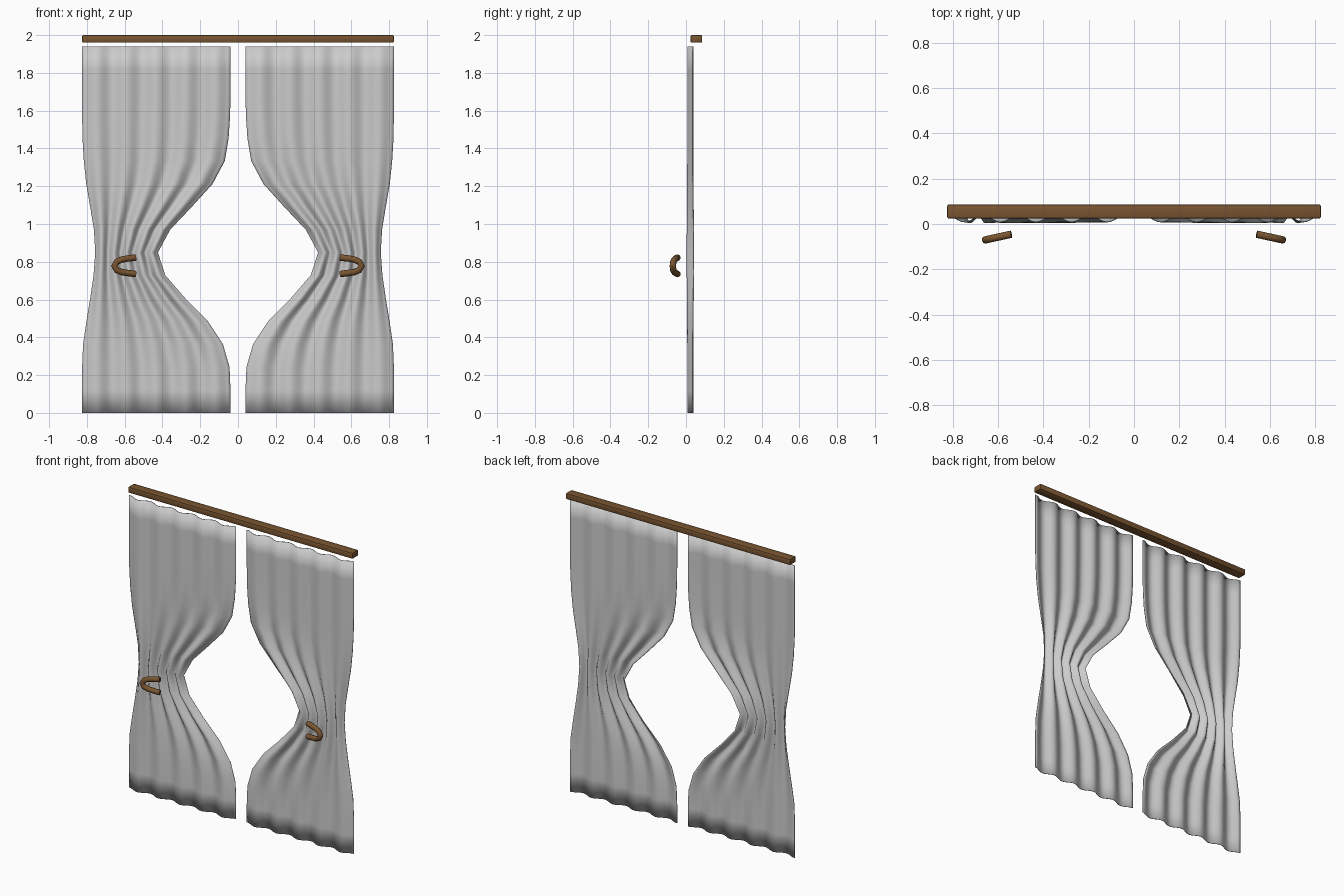
import bpy, bmesh, math
from mathutils import Vector

if "Cube" in bpy.data.objects:
    bpy.data.objects.remove(bpy.data.objects["Cube"], do_unlink=True)


def material(name, rgb):
    m = bpy.data.materials.new(name)
    m.use_nodes = True
    m.diffuse_color = (*rgb, 1)
    m.node_tree.nodes["Principled BSDF"].inputs["Base Color"].default_value = (*rgb, 1)
    return m


cloth = material("grey cloth", (0.6, 0.6, 0.6))
wood = material("brown wood", (0.19, 0.09, 0.03))


def add_object(name, bm, mat, angle=None):
    bmesh.ops.recalc_face_normals(bm, faces=bm.faces)
    mesh = bpy.data.meshes.new(name)
    bm.to_mesh(mesh)
    bm.free()
    mesh.materials.append(mat)
    ob = bpy.data.objects.new(name, mesh)
    bpy.context.collection.objects.link(ob)
    if angle:
        bpy.ops.object.select_all(action='DESELECT')
        ob.select_set(True)
        bpy.context.view_layer.objects.active = ob
        bpy.ops.object.shade_smooth_by_angle(angle=math.radians(angle))
    return ob


# Curtain outline: inner and outer edge distance at evenly spaced heights
HEIGHT = 1.94
INNER = [.04, .04, .045, .08, .16, .28, .385, .425, .36,
         .245, .135, .07, .05, .042, .04, .04, .04]
OUTER = [.825, .825, .825, .82, .802, .782, .764, .755, .762,
         .782, .803, .816, .823, .825, .825, .825, .825]
FOLDS, STEPS = 5, 10


def curtain(name, side):
    bm = bmesh.new()
    rows = []
    last = len(INNER) - 1
    for k, (a, b) in enumerate(zip(INNER, OUTER)):
        pinch = 1 - (b - a) / (OUTER[0] - INNER[0])
        depth = 0.014 + 0.006 * pinch
        row = []
        for i in range(FOLDS * STEPS + 1):
            t = i / (FOLDS * STEPS)
            y = 0.023 + depth * math.cos(math.tau * FOLDS * t)
            row.append(bm.verts.new((side * (a + (b - a) * t), y, HEIGHT * k / last)))
        rows.append(row)
    for low, high in zip(rows, rows[1:]):
        for i in range(len(low) - 1):
            bm.faces.new((low[i], low[i + 1], high[i + 1], high[i]))
    ob = add_object(name, bm, cloth, 60)
    thick = ob.modifiers.new("thickness", 'SOLIDIFY')
    thick.thickness = 0.004
    thick.offset = 0


# U-shaped holdback hook: a round tube swept along a slanted path
HOOK = [(.542, .822), (.58, .818), (.615, .812), (.642, .8), (.655, .778),
        (.642, .756), (.615, .745), (.58, .74), (.542, .735)]


def holdback(name, side, radius=0.017, sides=10):
    path = [Vector((side * x, -0.045 - 0.22 * (x - .542), z)) for x, z in HOOK]
    normal = Vector((side * 0.22, 1, 0)).normalized()
    bm = bmesh.new()
    rings = []
    for i, p in enumerate(path):
        along = (path[min(i + 1, len(path) - 1)] - path[max(i - 1, 0)]).normalized()
        across = along.cross(normal)
        angles = [math.tau * j / sides for j in range(sides)]
        rings.append([bm.verts.new(p + radius * (math.cos(w) * across + math.sin(w) * normal))
                      for w in angles])
    for r, s in zip(rings, rings[1:]):
        for j in range(sides):
            n = (j + 1) % sides
            bm.faces.new((r[j], r[n], s[n], s[j]))
    bm.faces.new(rings[0])
    bm.faces.new(rings[-1])
    add_object(name, bm, wood, 50)


for label, side in (("left", 1), ("right", -1)):
    curtain(label + "_curtain", side)
    holdback(label + "_holdback", side)

# Curtain rail: a long bar with softened edges
bm = bmesh.new()
bmesh.ops.create_cube(bm, size=1)
for v in bm.verts:
    v.co = (v.co.x * 1.65, 0.055 + v.co.y * 0.062, 1.98 + v.co.z * 0.04)
bmesh.ops.bevel(bm, geom=bm.edges[:], offset=0.007, segments=2, profile=0.5, affect='EDGES')
add_object("curtain_rail", bm, wood, 40)
